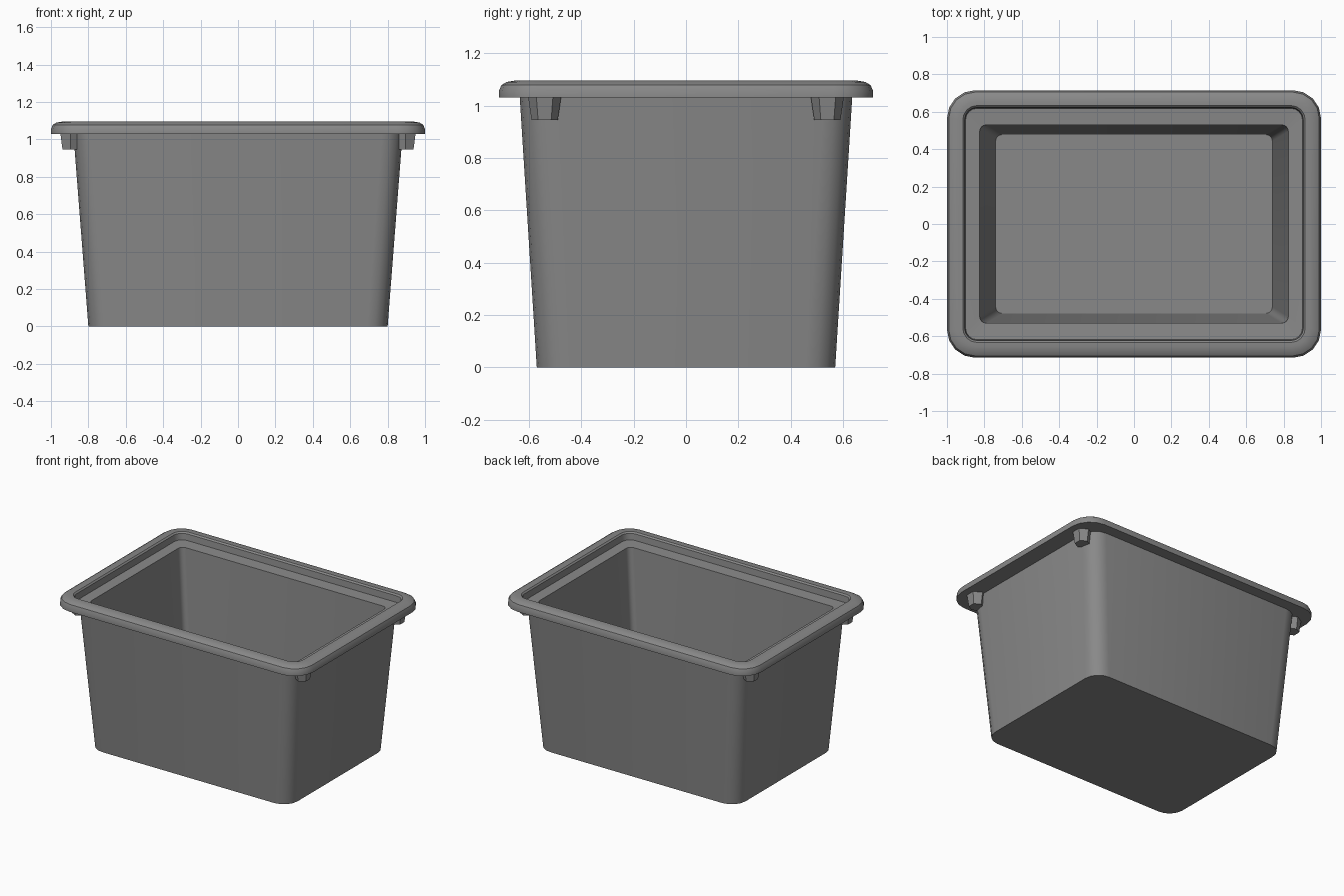
import bpy, bmesh, math

cube = bpy.data.objects.get("Cube")
if cube:
    bpy.data.objects.remove(cube, do_unlink=True)

plastic = bpy.data.materials.new("grey plastic")
plastic.use_nodes = True
GREY = (0.25, 0.25, 0.25, 1)
plastic.diffuse_color = GREY
plastic.node_tree.nodes["Principled BSDF"].inputs["Base Color"].default_value = GREY


def rounded_ring(hx, hy, r, z, steps=4):
    """Points along a rectangle with rounded corners."""
    points = []
    for corner, (sx, sy) in enumerate([(1, 1), (-1, 1), (-1, -1), (1, -1)]):
        for i in range(steps + 1):
            a = math.pi / 2 * (corner + i / steps)
            points.append((sx * (hx - r) + r * math.cos(a),
                           sy * (hy - r) + r * math.sin(a), z))
    return points


def hexagon(x, y, r, z):
    """Six points with two corners along the depth."""
    angles = [math.radians(30 + 60 * i) for i in range(6)]
    return [(x + r * math.cos(a), y + r * math.sin(a), z) for a in angles]


def loft(name, outlines):
    """Skin a stack of matching outlines and cap both ends."""
    bm = bmesh.new()
    rings = [[bm.verts.new(p) for p in outline] for outline in outlines]
    for a, b in zip(rings, rings[1:]):
        for i in range(len(a)):
            j = (i + 1) % len(a)
            bm.faces.new((a[i], a[j], b[j], b[i]))
    bm.faces.new(rings[0])
    bm.faces.new(rings[-1])
    bmesh.ops.recalc_face_normals(bm, faces=bm.faces)
    mesh = bpy.data.meshes.new(name)
    bm.to_mesh(mesh)
    bm.free()
    mesh.materials.append(plastic)
    obj = bpy.data.objects.new(name, mesh)
    bpy.context.collection.objects.link(obj)
    bpy.ops.object.select_all(action='DESELECT')
    obj.select_set(True)
    bpy.context.view_layer.objects.active = obj
    bpy.ops.object.shade_smooth_by_angle(angle=math.radians(35))


# Tapered bin with rolled rim, inner ledge and hollow inside
# Each section: half width, half depth, corner radius, height
sections = [
    (0.80, 0.57, 0.11, 0.0),
    (0.88, 0.635, 0.11, 1.03),
    (1.00, 0.715, 0.15, 1.03),
    (1.00, 0.715, 0.15, 1.055),
    (0.99, 0.705, 0.14, 1.078),
    (0.97, 0.685, 0.12, 1.09),
    (0.94, 0.655, 0.10, 1.095),
    (0.915, 0.633, 0.075, 1.095),
    (0.905, 0.623, 0.065, 1.085),
    (0.90, 0.618, 0.06, 1.04),
    (0.825, 0.53, 0.035, 1.035),
    (0.74, 0.478, 0.035, 0.06),
]
loft("bin_body", [rounded_ring(*s) for s in sections])

# Six-sided pegs under the rim corners
for sx, side in ((1, "left"), (-1, "right")):
    for sy, end in ((1, "back"), (-1, "front")):
        x, y = sx * 0.895, sy * 0.54
        loft(f"{end}_{side}_peg",
             [hexagon(x, y, 0.05, 0.945), hexagon(x, y, 0.063, 1.032)])
